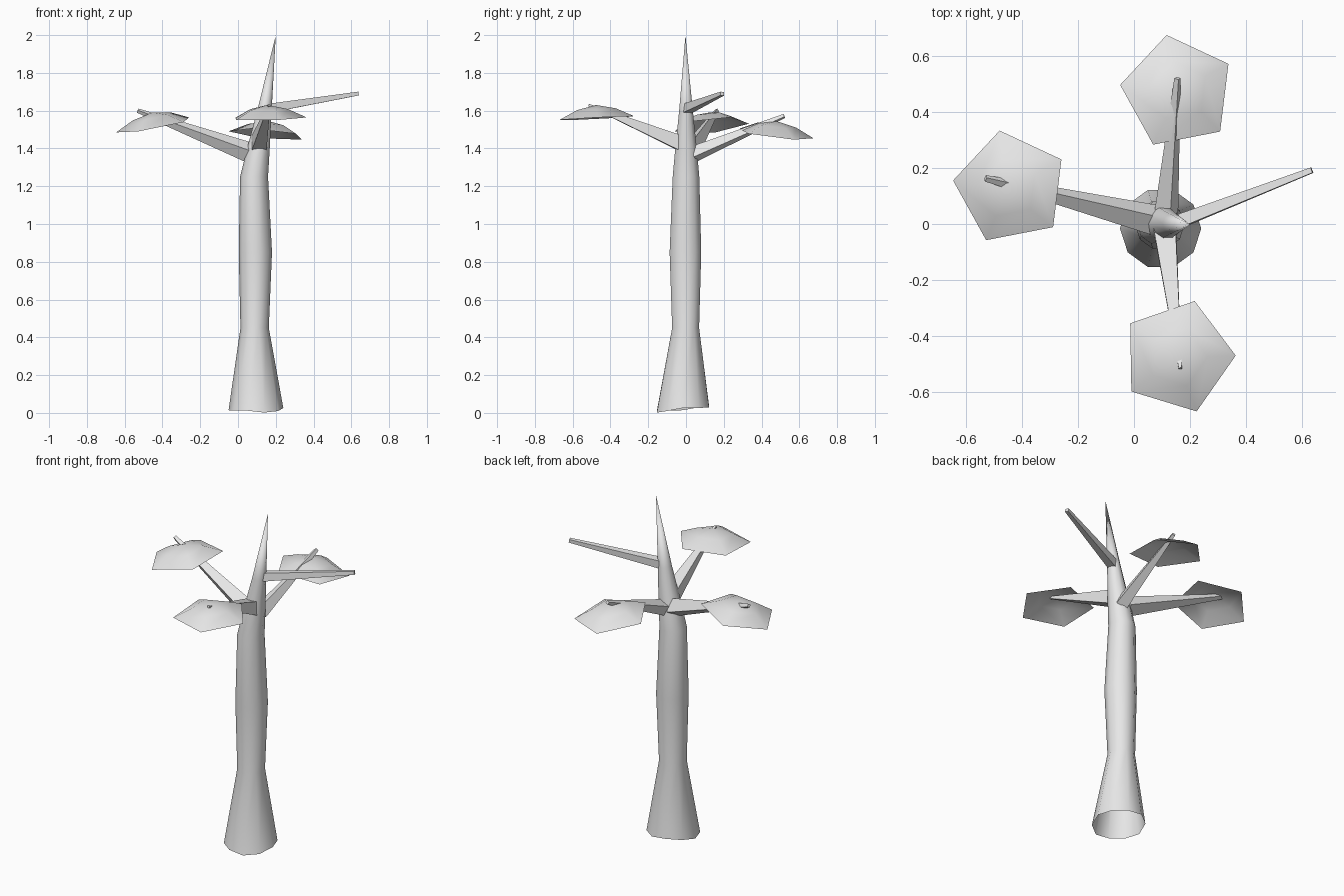
import bpy, bmesh
from math import sin, cos, pi, radians
from mathutils import Vector, Matrix

cube = bpy.data.objects.get("Cube")
if cube:
    bpy.data.objects.remove(cube, do_unlink=True)

GREY = (0.8, 0.8, 0.8, 1)
grey = bpy.data.materials.new("pale grey")
grey.use_nodes = True
grey.diffuse_color = GREY
grey.node_tree.nodes["Principled BSDF"].inputs["Base Color"].default_value = GREY


def finish(bm, name, angle):
    """Turn a bmesh into a shaded, named object."""
    bmesh.ops.recalc_face_normals(bm, faces=bm.faces)
    mesh = bpy.data.meshes.new(name)
    bm.to_mesh(mesh)
    bm.free()
    mesh.materials.append(grey)
    ob = bpy.data.objects.new(name, mesh)
    bpy.context.collection.objects.link(ob)
    bpy.ops.object.select_all(action='DESELECT')
    ob.select_set(True)
    bpy.context.view_layer.objects.active = ob
    bpy.ops.object.shade_smooth_by_angle(angle=radians(angle))
    return ob


def skin(bm, rings, tip):
    """Bridge equal rings of vertices and close them to a tip."""
    n = len(rings[0])
    for low, high in zip(rings, rings[1:]):
        for i in range(n):
            j = (i + 1) % n
            bm.faces.new((low[i], low[j], high[j], high[i]))
    for i in range(n):
        bm.faces.new((rings[-1][i], rings[-1][(i + 1) % n], tip))


# Trunk: height, centre x, centre y, radius; open uneven foot, pointed top
SIDES = 10
profile = [(0.02, 0.095, -0.016, 0.145), (0.45, 0.088, -0.002, 0.075),
           (0.85, 0.092, -0.003, 0.088), (1.25, 0.085, 0.0, 0.074),
           (1.4, 0.108, 0.0, 0.06), (1.6, 0.14, 0.0, 0.038)]
bm = bmesh.new()
rings = []
for k, (z, cx, cy, r) in enumerate(profile):
    ring = []
    for i in range(SIDES):
        a = 2 * pi * i / SIDES
        lift = 0.014 * sin(a) + 0.006 * cos(3 * a) if k == 0 else 0
        ring.append(bm.verts.new((cx + r * cos(a), cy + r * sin(a), z + lift)))
    rings.append(ring)
skin(bm, rings, bm.verts.new((0.2, -0.003, 2.0)))
finish(bm, "trunk", 60)


# Branches: four-sided tapering limbs
def branch(name, start, end, r0, r1, roll):
    start, end = Vector(start), Vector(end)
    axis = end - start
    turn = axis.to_track_quat('Z', 'Y').to_matrix().to_4x4()
    bm = bmesh.new()
    bmesh.ops.create_cone(
        bm, cap_ends=True, segments=4, radius1=r0, radius2=r1, depth=axis.length,
        matrix=Matrix.Translation((start + end) / 2) @ turn
        @ Matrix.Rotation(radians(roll), 4, 'Z'))
    finish(bm, name, 30)


branch("right_branch", (0.07, 0.015, 1.375), (-0.53, 0.163, 1.6), 0.056, 0.012, 15)
branch("front_branch", (0.11, -0.02, 1.425), (0.165, -0.515, 1.63), 0.056, 0.008, 45)
branch("back_branch", (0.115, 0.04, 1.37), (0.155, 0.52, 1.572), 0.045, 0.012, 20)
branch("left_branch", (0.15, 0.005, 1.61), (0.635, 0.192, 1.69), 0.034, 0.014, 40)


# Canopies: open five-sided domes, tilted by a slope along x and y
def canopy(name, centre, slope, start):
    centre = Vector(centre)
    up = Vector((-slope[0], -slope[1], 1)).normalized()
    bm = bmesh.new()
    rings = []
    for r, h in ((0.207, 0), (0.108, 0.047)):
        ring = []
        for i in range(5):
            a = radians(start) + 2 * pi * i / 5
            x, y = r * cos(a), r * sin(a)
            offset = Vector((x, y, x * slope[0] + y * slope[1]))
            ring.append(bm.verts.new(centre + offset + up * h))
        rings.append(ring)
    skin(bm, rings, bm.verts.new(centre + up * 0.07))
    ob = finish(bm, name, 60)
    ob.data.update()


canopy("right_canopy", (-0.44, 0.13, 1.522), (0.19, 0.08), 173)
canopy("front_canopy", (0.156, -0.473, 1.56), (0.02, 0.05), 1)
canopy("back_canopy", (0.156, 0.471, 1.475), (-0.09, -0.12), 101)
